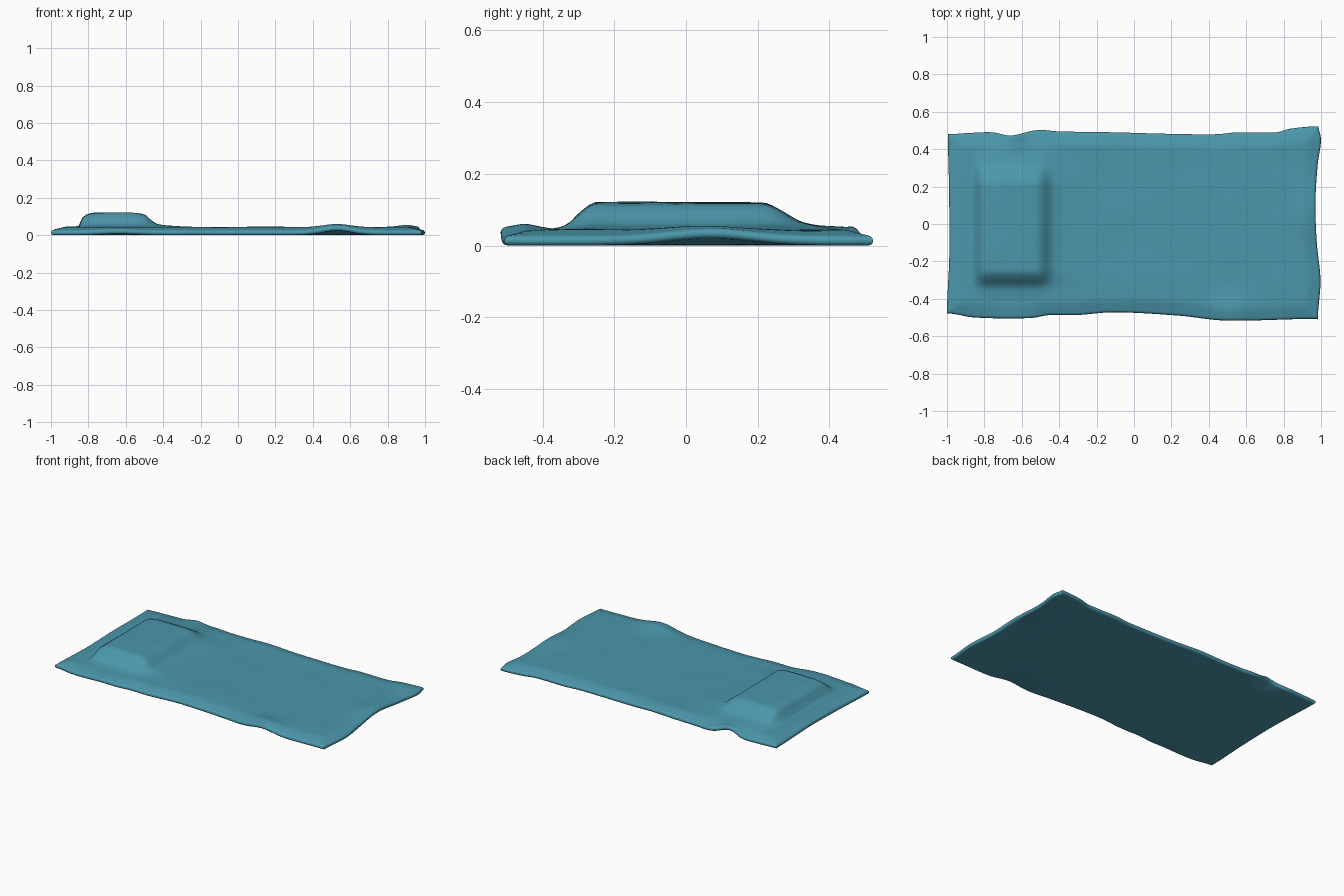
import bpy, bmesh, math
from mathutils import noise, Vector

if "Cube" in bpy.data.objects:
    bpy.data.objects.remove(bpy.data.objects["Cube"])


def smooth(t):
    t = max(0.0, min(1.0, t))
    return t * t * (3 - 2 * t)


def curve(pts, t):
    """Smoothed interpolation through (position, value) pairs (Hermite)."""
    if t <= pts[0][0]:
        return pts[0][1]
    if t >= pts[-1][0]:
        return pts[-1][1]
    n = len(pts)
    slope = lambda i: 0.0 if i in (0, n - 1) else (
        (pts[i + 1][1] - pts[i - 1][1]) / (pts[i + 1][0] - pts[i - 1][0]))
    for i in range(n - 1):
        (a, va), (b, vb) = pts[i], pts[i + 1]
        if t <= b:
            h, s = b - a, (t - a) / (b - a)
            return (va * (1 + 2 * s) * (1 - s) ** 2 + slope(i) * h * s * (1 - s) ** 2
                    + vb * s * s * (3 - 2 * s) + slope(i + 1) * h * s * s * (s - 1))


# Wavy outline of the blanket
BACK = [(-1, .48), (-.88, .487), (-.76, .49), (-.66, .473), (-.52, .502), (-.4, .495),
        (-.1, .49), (.2, .482), (.45, .48), (.56, .49), (.77, .49), (.85, .51), (1, .522)]
FRONT = [(-1, -.478), (-.85, -.5), (-.55, -.503), (-.45, -.487), (-.3, -.487),
         (-.1, -.472), (.25, -.49), (.5, -.516), (1, -.507)]
LEFT = [(-.5, -1), (-.2, -.988), (0, -.987), (.25, -.99), (.5, -.995)]
RIGHT = [(-.5, .983), (-.3, .997), (-.1, .977), (.1, .97), (.3, .982), (.43, 1), (.5, .987)]

# Pillow-shaped bulge: x and y height profiles
PILLOW_X = [(-.88, 0), (-.85, .1), (-.835, .6), (-.8, .9), (-.75, 1), (-.58, 1),
            (-.5, .87), (-.47, .55), (-.43, .2), (-.28, .03), (-.15, 0)]
PILLOW_Y = [(-.43, 0), (-.37, .07), (-.33, .22), (-.3, .6), (-.26, .97), (-.23, 1), (.2, 1),
            (.23, .95), (.28, .6), (.32, .3), (.4, .08), (.46, 0)]

# Folds lifting off the ground: x, y, x radius, y radius, height
FOLDS = [(.53, -.52, .11, .12, .024), (1.0, .07, .13, .16, .022),
         (-.64, .48, .07, .06, .027), (-1.0, .1, .08, .2, .006),
         (-.64, -.5, .13, .05, .007), (-.1, .49, .12, .07, .006)]


def steps(half, gap):
    """Grid lines from -half to half, packed near both edges for a round rim."""
    rim = [0, .002, .005, .009, .015, .025, .04, .06]
    inner = 2 * half - .12
    n = round(inner / gap)
    return ([-half + r for r in rim] + [-half + .06 + inner * i / n for i in range(1, n)]
            + [half - r for r in reversed(rim)])


us, vs = steps(1.0, .02), steps(.5, .018)


def point(u, v, side):
    l, r, f, b = curve(LEFT, v), curve(RIGHT, v), curve(FRONT, u), curve(BACK, u)
    x = l + (r - l) * (u + 1) / 2
    y = f + (b - f) * (v + .5)
    d = min(1 - abs(u), .5 - abs(v))
    rim = math.sqrt(max(0, 1 - (1 - min(d / .015, 1)) ** 2))
    lift = sum(h * math.exp(-((x - cx) / rx) ** 2 - ((y - cy) / ry) ** 2)
               for cx, cy, rx, ry, h in FOLDS)
    if side == 0:
        z = lift + .013 * (1 - rim)
    else:
        inside = smooth(d / .08)
        wrinkle = .004 * noise.noise(Vector((x * 4, y * 5, 3)))
        z = (lift + .013 + .014 * rim + (.016 + wrinkle) * inside
             + .077 * curve(PILLOW_X, x) * curve(PILLOW_Y, y))
    return x, y, z


# Blanket: top and bottom sheets sharing one rounded rim
bm = bmesh.new()
nu, nv = len(us), len(vs)
top = [[bm.verts.new(point(u, v, 1)) for v in vs] for u in us]
bottom = [[top[i][j] if i in (0, nu - 1) or j in (0, nv - 1)
           else bm.verts.new(point(us[i], vs[j], 0)) for j in range(nv)] for i in range(nu)]
for i in range(nu - 1):
    for j in range(nv - 1):
        for g, flip in ((top, False), (bottom, True)):
            q = [g[i][j], g[i + 1][j], g[i + 1][j + 1], g[i][j + 1]]
            bm.faces.new(q[::-1] if flip else q).smooth = True
mesh = bpy.data.meshes.new("blanket")
bm.to_mesh(mesh)
bm.free()
blanket = bpy.data.objects.new("blanket", mesh)
bpy.context.collection.objects.link(blanket)

# Teal cloth
cloth = bpy.data.materials.new("teal_cloth")
cloth.diffuse_color = (.07, .31, .41, 1)
cloth.use_nodes = True
cloth.node_tree.nodes["Principled BSDF"].inputs["Base Color"].default_value = cloth.diffuse_color
mesh.materials.append(cloth)
